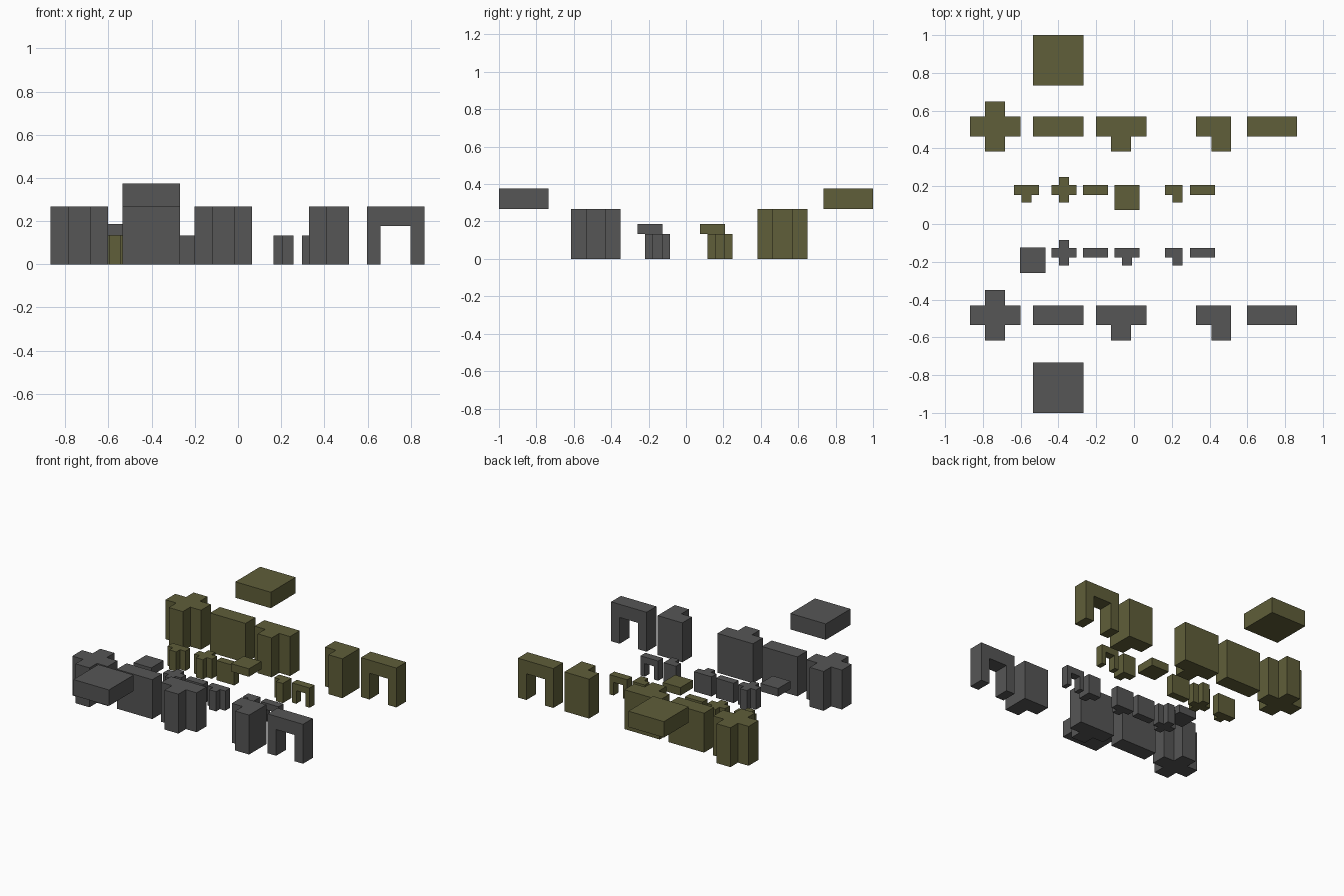
import bpy, bmesh
from mathutils import Vector

if "Cube" in bpy.data.objects:
    bpy.data.objects.remove(bpy.data.objects["Cube"])


def make_material(name, color):
    m = bpy.data.materials.new(name)
    m.diffuse_color = (*color, 1)
    m.use_nodes = True
    m.node_tree.nodes["Principled BSDF"].inputs["Base Color"].default_value = m.diffuse_color
    return m


GREY = make_material("dark grey", (0.092, 0.092, 0.092))
OLIVE = make_material("olive", (0.115, 0.112, 0.041))

# Half span, half wall thickness, height of a full-size module
H, T, Z = 0.133, 0.0525, 0.267

# Plan outlines (x, y), counter-clockwise
CROSS = [(-T, -H), (T, -H), (T, -T), (H, -T), (H, T), (T, T),
         (T, H), (-T, H), (-T, T), (-H, T), (-H, -T), (-T, -T)]
STRAIGHT = [(-H, -T), (H, -T), (H, T), (-H, T)]
TEE = [(-T, -H), (T, -H), (T, -T), (H, -T), (H, T), (-H, T), (-H, -T), (-T, -T)]
CORNER = [(-T, -H), (T, -H), (T, T), (-H, T), (-H, -T), (-T, -T)]
SLAB = [(-H, -H), (H, -H), (H, H), (-H, H)]
# Doorway elevation (x, z)
LEG, TOP = 0.069, 0.178
DOORWAY = [(-H, 0), (-LEG, 0), (-LEG, TOP), (LEG, TOP),
           (LEG, 0), (H, 0), (H, Z), (-H, Z)]


def prism(name, start, sweep, material):
    """Extrude the closed outline 'start' (3D points) along 'sweep'."""
    bm = bmesh.new()
    face = bm.faces.new([bm.verts.new(p) for p in start])
    out = bmesh.ops.extrude_face_region(bm, geom=[face])
    moved = [g for g in out["geom"] if isinstance(g, bmesh.types.BMVert)]
    bmesh.ops.translate(bm, verts=moved, vec=sweep)
    bmesh.ops.recalc_face_normals(bm, faces=bm.faces)
    me = bpy.data.meshes.new(name)
    bm.to_mesh(me)
    bm.free()
    me.materials.append(material)
    ob = bpy.data.objects.new(name, me)
    bpy.context.collection.objects.link(ob)


def upright(name, outline, x, y, s, material, z=0.0, height=Z):
    """Plan outline raised to a height."""
    pts = [Vector((x + s * px, y + s * py, z)) for px, py in outline]
    prism(name, pts, Vector((0, 0, s * height)), material)


def doorway(name, x, y, s, material):
    """Elevation outline given the wall thickness."""
    pts = [Vector((x + s * px, y - s * T, s * pz)) for px, pz in DOORWAY]
    prism(name, pts, Vector((0, 2 * s * T, 0)), material)


# Per colour: full row y, full slab y, half row y, half slab (x, y), half tee x
SETS = [
    ("grey", GREY, -0.483, -0.867, -0.152, (-0.536, -0.192), -0.037),
    ("olive", OLIVE, 0.516, 0.867, 0.181, (-0.037, 0.141), -0.57),
]

for label, mat, y, slab_y, half_y, half_slab, half_tee_x in SETS:
    # Full-size walls, doorway and floor slab
    upright(f"{label}_cross_wall", CROSS, -0.735, y, 1, mat)
    upright(f"{label}_straight_wall", STRAIGHT, -0.401, y, 1, mat)
    upright(f"{label}_tee_wall", TEE, -0.068, y, 1, mat)
    upright(f"{label}_corner_wall", CORNER, 0.462, y, 1, mat)
    doorway(f"{label}_doorway", 0.73, y, 1, mat)
    upright(f"{label}_slab", SLAB, -0.401, slab_y, 1, mat, Z, 0.108)

    # Half-size copies
    upright(f"{label}_small_cross_wall", CROSS, -0.37, half_y, 0.5, mat)
    upright(f"{label}_small_straight_wall", STRAIGHT, -0.203, half_y, 0.5, mat)
    upright(f"{label}_small_tee_wall", TEE, half_tee_x, half_y, 0.5, mat)
    upright(f"{label}_small_corner_wall", CORNER, 0.23, half_y, 0.5, mat)
    doorway(f"{label}_small_doorway", 0.363, half_y, 0.5, mat)
    upright(f"{label}_small_slab", SLAB, *half_slab, 0.5, mat, Z / 2, 0.108)
